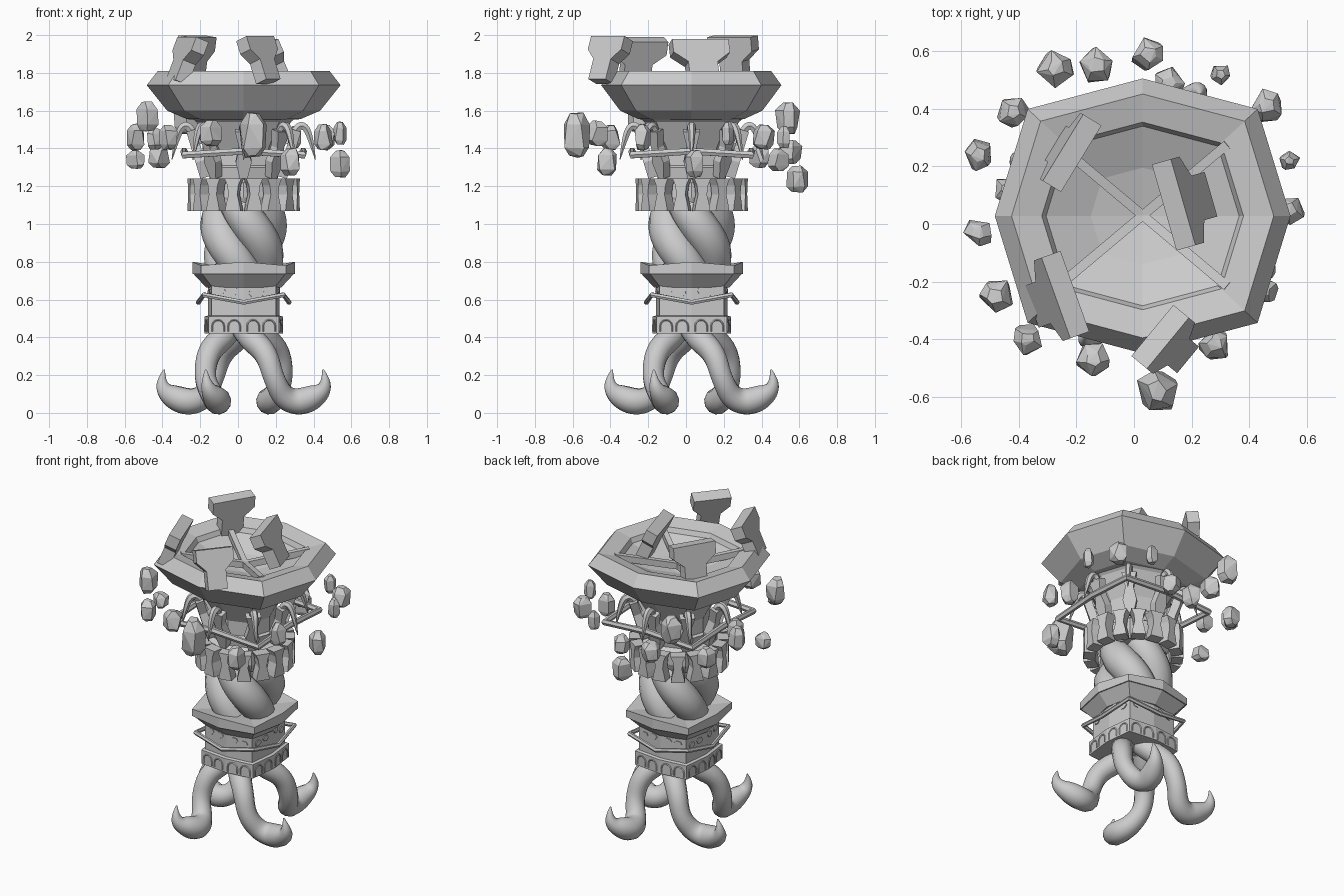
import bpy, bmesh, math, random
from mathutils import Vector, Matrix

random.seed(4)
if "Cube" in bpy.data.objects:
    bpy.data.objects.remove(bpy.data.objects["Cube"])

stone = bpy.data.materials.new("stone_grey")
stone.use_nodes = True
GREY = (0.6, 0.6, 0.6, 1)
stone.diffuse_color = GREY
stone.node_tree.nodes["Principled BSDF"].inputs["Base Color"].default_value = GREY

AXIS = 0.03          # the column stands slightly off the origin


def polar(r, a, z):
    return Vector((AXIS + r * math.cos(a), AXIS + r * math.sin(a), z))


def octagon(r, z, lift=0, corner=1.27):
    """Eight points, the diagonal ones pushed out by the corner factor and lifted."""
    return [polar(r * (corner if k % 2 else 1), k * math.pi / 4, z + (lift if k % 2 else 0))
            for k in range(8)]


def finish(bm, name):
    bmesh.ops.recalc_face_normals(bm, faces=bm.faces)
    mesh = bpy.data.meshes.new(name)
    bm.to_mesh(mesh)
    bm.free()
    mesh.materials.append(stone)
    ob = bpy.data.objects.new(name, mesh)
    bpy.context.collection.objects.link(ob)
    return ob


def turned(name, profile, corner=1.27, depth=1):
    """Eight-sided solid from (radius, height, corner lift) rows; depth scales it along y."""
    bm = bmesh.new()
    rings = [[bm.verts.new((p.x, p.y * depth, p.z)) for p in octagon(*row, corner=corner)]
             for row in profile]
    for low, high in zip(rings, rings[1:]):
        for i in range(8):
            j = (i + 1) % 8
            bm.faces.new((low[i], low[j], high[j], high[i]))
    bm.faces.new(rings[0])
    bm.faces.new(rings[-1])
    return finish(bm, name)


def slab(name, outline, depth, u, w, centre):
    """Outline in the u/w plane, thickened along the normal."""
    u, w = u.normalized(), w.normalized()
    n = u.cross(w)
    bm = bmesh.new()
    back, front = [[bm.verts.new(centre + u * a + w * b + n * s * depth / 2)
                    for a, b in outline] for s in (-1, 1)]
    bm.faces.new(back)
    bm.faces.new(front)
    for i in range(len(outline)):
        j = (i + 1) % len(outline)
        bm.faces.new((back[i], back[j], front[j], front[i]))
    return finish(bm, name)


def tube(name, points, radii, kind='NURBS', cyclic=False, sides=3):
    """Round tapered tube along a path."""
    cu = bpy.data.curves.new(name, 'CURVE')
    cu.dimensions = '3D'
    cu.bevel_depth = 1
    cu.bevel_resolution = sides
    cu.use_fill_caps = True
    sp = cu.splines.new(kind)
    sp.points.add(len(points) - 1)
    for p, co, r in zip(sp.points, points, radii):
        p.co = (*co, 1)
        p.radius = r
    if kind == 'NURBS':
        sp.order_u = 3
        sp.use_endpoint_u = True
        sp.resolution_u = 5
    sp.use_cyclic_u = cyclic
    cu.materials.append(stone)
    ob = bpy.data.objects.new(name, cu)
    bpy.context.collection.objects.link(ob)
    bpy.ops.object.select_all(action='DESELECT')
    ob.select_set(True)
    bpy.context.view_layer.objects.active = ob
    bpy.ops.object.convert(target='MESH')
    bpy.ops.object.shade_smooth_by_angle(angle=math.radians(40))
    return ob


def mirrored(half):
    return half + [(-a, b) for a, b in reversed(half)]


UP = Vector((0, 0, 1))

# Four swirling legs with curled-up toes
leg = [(0.0, -0.07, 0.45), (0.03, -0.11, 0.40), (0.12, -0.19, 0.32), (0.16, -0.21, 0.18),
       (0.21, -0.16, 0.08), (0.29, -0.13, 0.055), (0.365, -0.15, 0.08), (0.425, -0.185, 0.12),
       (0.435, -0.20, 0.18), (0.42, -0.20, 0.23)]
leg_radii = [0.068, 0.068, 0.062, 0.056, 0.062, 0.072, 0.068, 0.043, 0.022, 0.004]
for k in range(4):
    turn = Matrix.Rotation(k * math.pi / 2, 3, 'Z')
    path = [turn @ Vector(p) + Vector((AXIS, AXIS, 0)) for p in leg]
    tube("leg", path, leg_radii, sides=4)

# Squarish base, panelled block and spreading collar
turned("base_block", [(0.207, 0.42), (0.207, 0.51), (0.19, 0.515)])
turned("panel_block", [(0.19, 0.51), (0.19, 0.68)])
turned("collar", [(0.20, 0.665), (0.265, 0.735), (0.272, 0.735), (0.272, 0.80, -0.02),
                  (0.14, 0.775)], corner=1.17)
tube("lower_ring", octagon(0.24, 0.585, 0.04, 1.24), [0.014] * 8, 'POLY', True, 1)

# Little arches on the base and worn stones on the panels
for k in range(8):
    a0, a1 = octagon(0.206, 0.43)[k], octagon(0.206, 0.43)[(k + 1) % 8]
    side = (a1 - a0).normalized()
    for t in (0.27, 0.73):
        mid = a0.lerp(a1, t)
        arch = [mid + side * 0.032 * math.cos(s * math.pi / 6)
                + UP * (0.03 + 0.032 * math.sin(s * math.pi / 6)) for s in range(7)]
        arch = [mid + side * 0.032] + arch + [mid - side * 0.032]
        tube("base_arch", arch, [0.005] * 9, 'POLY', False, 0)
    b0, b1 = octagon(0.191, 0.64)[k], octagon(0.191, 0.64)[(k + 1) % 8]
    for t in (0.3, 0.7):
        outline = [(random.uniform(0.7, 1) * 0.03 * math.cos(s), 0.02 * math.sin(s))
                   for s in range(6)]
        slab("panel_stone", outline, 0.009, side, UP,
             b0.lerp(b1, t) + UP * random.uniform(-0.02, 0.01))

# Twisted trunk of four thick strands
for k in range(4):
    path, radii = [], []
    for s in range(9):
        t = s / 8
        bulge = math.sin(math.pi * t)
        path.append(polar(0.11 + 0.028 * bulge, k * math.tau / 4 - 2.0 * t, 0.75 + 0.37 * t))
        radii.append(0.09 + 0.012 * bulge)
    tube("trunk_strand", path, radii, sides=4)

# Drum with bands, flaring to the underside of the bowl
turned("drum", [(0.19, 1.09), (0.21, 1.14), (0.21, 1.22), (0.18, 1.24), (0.19, 1.30),
                (0.175, 1.31), (0.175, 1.40), (0.25, 1.54), (0.30, 1.58)], corner=1.06)

# Lower ring of bracket teeth
tooth = mirrored([(0.042, -0.085), (0.036, -0.05), (0.024, 0.0), (0.03, 0.05), (0.045, 0.085)])
for k in range(16):
    a = (k + 0.5) * math.tau / 16
    tangent = Vector((-math.sin(a), math.cos(a), 0))
    slab("bracket_tooth", tooth, 0.07, tangent, UP, polar(0.26, a, 1.155))

# Upper leaf-shaped brackets leaning outward, each with a hooked claw
leaf = mirrored([(0.02, -0.14), (0.042, -0.05), (0.024, 0.03), (0.045, 0.12)])
claw = [(0.24, 1.42), (0.28, 1.52), (0.33, 1.52), (0.36, 1.43), (0.38, 1.34)]
for k in range(8):
    a = k * math.tau / 8
    out = Vector((math.cos(a), math.sin(a), 0))
    slab("leaf_bracket", leaf, 0.05, UP.cross(out), UP + out * 0.3, polar(0.245, a, 1.38))
    tube("claw", [polar(r, a, z) for r, z in claw], [0.024, 0.024, 0.022, 0.016, 0.002], sides=1)

# Squarish hoop around the brackets
tube("upper_ring", octagon(0.315, 1.385, -0.02, 1.42), [0.02] * 8, 'POLY', True, 1)

# Wide bowl: underside, rim, and sunken floor
turned("bowl", [(0.22, 1.55), (0.30, 1.555), (0.405, 1.60), (0.513, 1.735), (0.455, 1.81),
                (0.35, 1.785), (0.335, 1.755), (0.18, 1.69), (0.01, 1.65)],
       corner=1.1, depth=0.93)

# Crossed beams over the bowl
for k in range(4):
    a = math.radians(40 if k % 2 == 0 else -40) + math.pi * (k // 2)
    inner, outer = polar(0.0, a, 1.70), polar(0.385, a, 1.775)
    along = outer - inner
    half = along.length / 2
    bar = mirrored([(half, -0.02), (half, 0.02)])
    slab("cross_beam", bar, 0.033, along, UP - along * UP.dot(along) / along.length_squared,
         (inner + outer) / 2)

# Loose T-shaped battlements over the rim: centre, length direction, lean, width factor
for x, y, z, ux, uy, lean, wide in [(-0.23, 0.255, 1.875, 0.14, 0.23, -0.15, 1),
                                    (0.185, 0.08, 1.855, 0.08, -0.28, -0.45, 1.15),
                                    (-0.28, -0.26, 1.865, 0.10, -0.28, 0.4, 1.1),
                                    (0.125, -0.42, 1.87, 0.14, 0.17, 0.4, 0.85)]:
    outline = mirrored([(0.07 * wide, -0.125), (0.07 * wide, -0.01),
                        (0.135 * wide, 0.045), (0.135 * wide, 0.12)])
    u = Vector((ux, uy, 0)).normalized()
    slab("battlement", outline, 0.075, u, UP + UP.cross(u) * lean, Vector((x, y, z)))

# Floating rocks: position, half width, half height
rocks = [(0.08, -0.58, 1.47, 0.07, 0.12), (-0.14, -0.47, 1.48, 0.055, 0.07),
         (0.28, -0.42, 1.33, 0.052, 0.075), (-0.37, -0.40, 1.46, 0.05, 0.07),
         (-0.48, -0.25, 1.57, 0.058, 0.08), (0.45, -0.23, 1.46, 0.045, 0.07),
         (-0.54, -0.03, 1.34, 0.048, 0.05), (-0.54, 0.24, 1.46, 0.05, 0.075),
         (0.54, 0.22, 1.48, 0.032, 0.065), (0.54, 0.05, 1.32, 0.05, 0.075),
         (0.46, 0.41, 1.46, 0.056, 0.07), (-0.27, 0.54, 1.56, 0.06, 0.085),
         (-0.13, 0.55, 1.38, 0.06, 0.065), (0.05, 0.59, 1.24, 0.056, 0.075),
         (0.30, 0.52, 1.46, 0.035, 0.06), (0.12, 0.49, 1.34, 0.05, 0.06),
         (-0.42, 0.39, 1.36, 0.052, 0.065), (-0.44, 0.12, 1.45, 0.045, 0.06)]
for x, y, z, r, h in rocks:
    bm = bmesh.new()
    spin = random.uniform(0, math.tau)
    for level, width in ((-1, 0.6), (-0.6, 1.05), (0.5, 1.05), (1, 0.5)):
        for s in range(5):
            a = spin + s * math.tau / 5 + random.uniform(-0.3, 0.3)
            w = width * r * random.uniform(0.9, 1.1)
            bm.verts.new((x + w * math.cos(a), y + w * math.sin(a),
                          z + h * level * random.uniform(0.85, 1)))
    bmesh.ops.convex_hull(bm, input=bm.verts)
    loose = [v for v in bm.verts if not v.link_faces]
    bmesh.ops.delete(bm, geom=loose, context='VERTS')
    finish(bm, "floating_rock")
